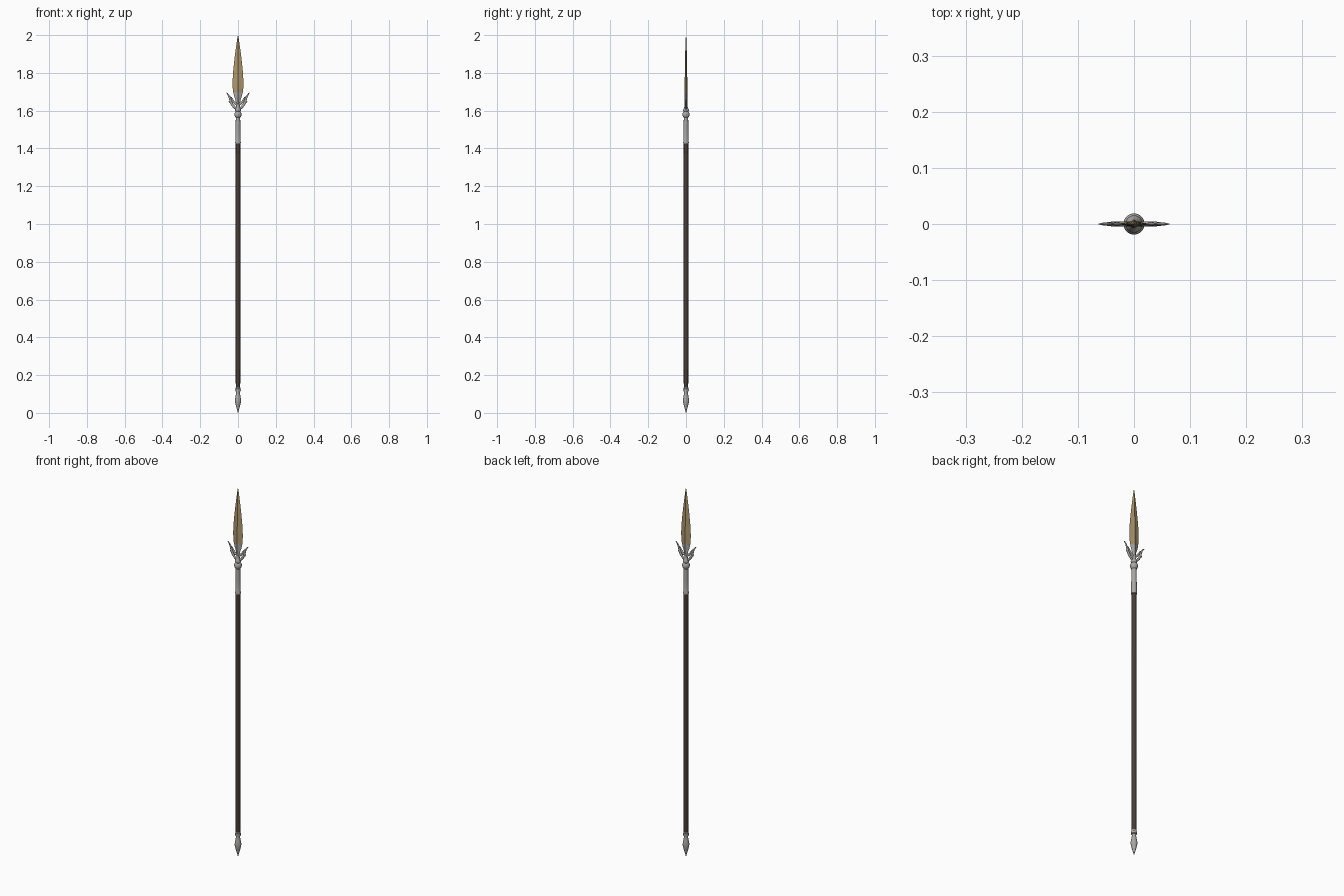
import bpy, bmesh, math

if "Cube" in bpy.data.objects:
    bpy.data.objects.remove(bpy.data.objects["Cube"])

def material(name, r, g, b):
    m = bpy.data.materials.new(name)
    m.diffuse_color = (r, g, b, 1)
    m.use_nodes = True
    m.node_tree.nodes["Principled BSDF"].inputs["Base Color"].default_value = m.diffuse_color
    return m

STEEL = material("grey steel", 0.40, 0.39, 0.38)
GOLD = material("pale bronze", 0.42, 0.31, 0.16)
WOOD = material("dark wood", 0.06, 0.045, 0.037)

def finish(name, bm, mats, angle=35):
    bmesh.ops.recalc_face_normals(bm, faces=bm.faces)
    me = bpy.data.meshes.new(name)
    bm.to_mesh(me)
    bm.free()
    for m in mats:
        me.materials.append(m)
    ob = bpy.data.objects.new(name, me)
    bpy.context.collection.objects.link(ob)
    bpy.ops.object.select_all(action='DESELECT')
    ob.select_set(True)
    bpy.context.view_layer.objects.active = ob
    bpy.ops.object.shade_smooth_by_angle(angle=math.radians(angle))
    return ob

def loft(bm, rings):
    """Bridge rings of points and cap both ends."""
    vs = [[bm.verts.new(p) for p in ring] for ring in rings]
    n = len(vs[0])
    for a, b in zip(vs, vs[1:]):
        for i in range(n):
            bm.faces.new((a[i], a[(i + 1) % n], b[(i + 1) % n], b[i]))
    bm.faces.new(vs[0][::-1])
    bm.faces.new(vs[-1])

def lathe(name, profile, mat, n=20):
    bm = bmesh.new()
    loft(bm, [[(r * math.cos(2 * math.pi * i / n), r * math.sin(2 * math.pi * i / n), z)
               for i in range(n)] for r, z in profile])
    return finish(name, bm, [mat])

# Pointed butt cap with neck ring
lathe("butt_spike", [(0.0005, 0.0), (0.006, 0.02), (0.013, 0.045), (0.017, 0.065), (0.014, 0.082),
                     (0.010, 0.105), (0.010, 0.112), (0.014, 0.114), (0.015, 0.12),
                     (0.014, 0.126), (0.012, 0.128), (0.012, 0.135)], STEEL)
# Wooden pole
lathe("shaft", [(0.011, 0.12), (0.012, 0.16), (0.0125, 0.8), (0.012, 1.44)], WOOD)
# Metal socket with a lower lip
lathe("socket", [(0.0115, 1.425), (0.0145, 1.427), (0.015, 1.433), (0.0135, 1.438),
                 (0.013, 1.50), (0.0115, 1.57)], STEEL)
# Stacked collar rings
lathe("collar", [(0.011, 1.562), (0.016, 1.567), (0.019, 1.576), (0.019, 1.584), (0.015, 1.592),
                 (0.012, 1.595), (0.015, 1.599), (0.0155, 1.605), (0.012, 1.612),
                 (0.009, 1.62), (0.006, 1.64), (0.003, 1.655)], STEEL)

# Leaf blade: flattened diamond section with raised mid rib; steel root, bronze above
bm = bmesh.new()
sections = [(1.605, 0.009, 0.009), (1.63, 0.010, 0.008), (1.655, 0.013, 0.008), (1.675, 0.020, 0.008),
            (1.695, 0.025, 0.0078), (1.72, 0.028, 0.0074), (1.75, 0.029, 0.007), (1.80, 0.0265, 0.0063),
            (1.85, 0.0215, 0.0055), (1.90, 0.0155, 0.0045), (1.95, 0.0085, 0.003),
            (1.98, 0.0042, 0.002), (2.0, 0.0004, 0.0004)]
rings = []
for z, w, t in sections:
    rings.append([(w, 0, z), (w * 0.2, t * 0.6, z), (0, t, z), (-w * 0.2, t * 0.6, z),
                  (-w, 0, z), (-w * 0.2, -t * 0.6, z), (0, -t, z), (w * 0.2, -t * 0.6, z)])
loft(bm, rings)
for f in bm.faces:
    f.material_index = 1 if f.calc_center_median().z > 1.69 else 0
finish("blade", bm, [STEEL, GOLD], 25)

def prong(name, path, side):
    """Tapered flattened horn swept in the xz plane; path rows are x, z, radius."""
    bm = bmesh.new()
    rings = []
    for i, (x, z, r) in enumerate(path):
        a, b = path[max(i - 1, 0)], path[min(i + 1, len(path) - 1)]
        dx, dz = b[0] - a[0], b[1] - a[1]
        l = math.hypot(dx, dz)
        ring = []
        for k in range(8):
            t = 2 * math.pi * k / 8
            u = r * math.cos(t)
            ring.append((side * (x + u * dz / l), 0.75 * r * math.sin(t), z - u * dx / l))
        rings.append(ring)
    loft(bm, rings)
    finish(name, bm, [STEEL], 50)

# Paired horns flaring from the collar
outer = [(0.004, 1.607, 0.006), (0.018, 1.616, 0.006), (0.030, 1.630, 0.0065), (0.038, 1.647, 0.006),
         (0.043, 1.665, 0.005), (0.049, 1.680, 0.004), (0.056, 1.690, 0.003), (0.063, 1.695, 0.0006)]
inner = [(0.002, 1.632, 0.006), (0.014, 1.638, 0.006), (0.024, 1.648, 0.0055),
         (0.031, 1.660, 0.0045), (0.036, 1.670, 0.003), (0.042, 1.676, 0.0006)]
barb = [(0.022, 1.626, 0.005), (0.034, 1.636, 0.0045), (0.042, 1.642, 0.003), (0.049, 1.651, 0.0006)]
for side, label in ((1, "right"), (-1, "left")):
    prong("outer_horn_" + label, outer, side)
    prong("inner_horn_" + label, inner, side)
    prong("barb_" + label, barb, side)
